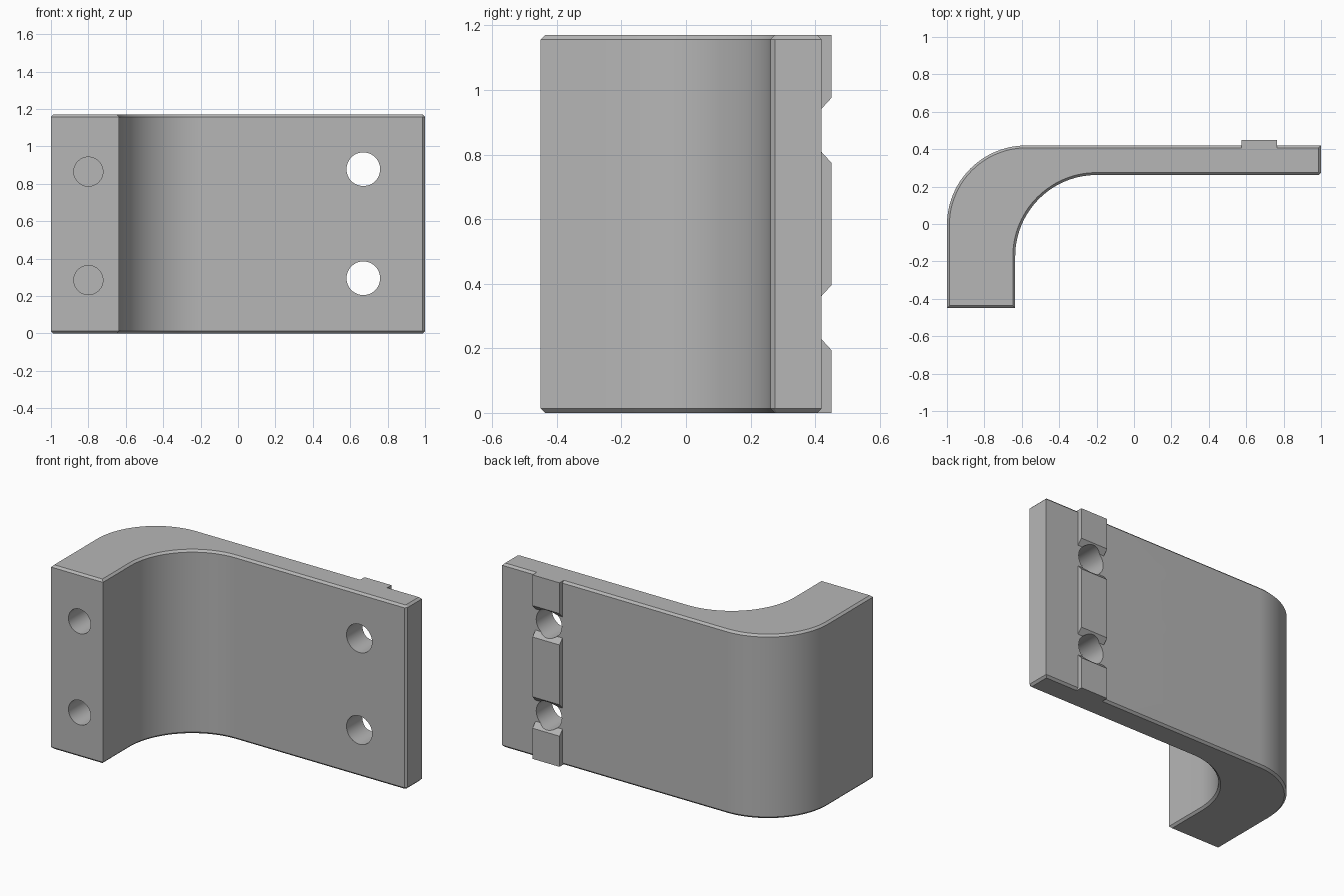
import bpy, bmesh, math
from mathutils import Matrix

if "Cube" in bpy.data.objects:
    bpy.data.objects.remove(bpy.data.objects["Cube"], do_unlink=True)

HEIGHT = 1.17
CHAMFER = 0.013
BACK, WALL = 0.42, 0.262      # back and front of the flat plate

grey = bpy.data.materials.new("plain grey")
grey.use_nodes = True
grey.diffuse_color = (0.47, 0.47, 0.47, 1)
grey.node_tree.nodes["Principled BSDF"].inputs["Base Color"].default_value = (0.47, 0.47, 0.47, 1)


def add_object(name, bm):
    bmesh.ops.recalc_face_normals(bm, faces=bm.faces)
    mesh = bpy.data.meshes.new(name)
    bm.to_mesh(mesh)
    bm.free()
    mesh.materials.append(grey)
    obj = bpy.data.objects.new(name, mesh)
    bpy.context.collection.objects.link(obj)
    return obj


def arc(cx, cy, r, start, end, steps=28):
    angles = [math.radians(start + (end - start) * i / steps) for i in range(steps + 1)]
    return [(cx + r * math.cos(a), cy + r * math.sin(a)) for a in angles]


def prism(points, vector):
    """Closed outline of 3D points swept along a vector."""
    bm = bmesh.new()
    face = bm.faces.new([bm.verts.new(p) for p in points])
    swept = bmesh.ops.extrude_face_region(bm, geom=[face])
    verts = [v for v in swept["geom"] if isinstance(v, bmesh.types.BMVert)]
    bmesh.ops.translate(bm, verts=verts, vec=vector)
    return bm


def hole_cutter(name, x, z, r, y_start, y_end):
    bm = bmesh.new()
    spin = Matrix.Translation((x, (y_start + y_end) / 2, z)) @ Matrix.Rotation(math.pi / 2, 4, "X")
    bmesh.ops.create_cone(bm, cap_ends=True, segments=48, radius1=r, radius2=r,
                          depth=y_end - y_start, matrix=spin)
    cutter = add_object(name, bm)
    cutter.hide_render = True
    return cutter


def cut(obj, cutters):
    bpy.context.view_layer.objects.active = obj
    for cutter in cutters:
        mod = obj.modifiers.new("hole", "BOOLEAN")
        mod.operation = "DIFFERENCE"
        mod.solver = "EXACT"
        mod.object = cutter
        bpy.ops.object.modifier_apply(modifier=mod.name)


# Curved bracket body: L outline with a rounded bend, chamfered rims
outline = [(-1, -0.45), (-0.635, -0.45)]
outline += arc(-0.2, -0.173, 0.435, 180, 90)
outline += [(1 - CHAMFER, WALL), (1, WALL + CHAMFER), (1, BACK)]
outline += arc(-0.575, -0.005, 0.425, 90, 180)
bm = prism([(x, y, 0) for x, y in outline], (0, 0, HEIGHT))
rims = [e for e in bm.edges if abs(e.verts[0].co.z - e.verts[1].co.z) < 1e-5]
bmesh.ops.bevel(bm, geom=rims, offset=CHAMFER, segments=1, affect="EDGES")
bracket = add_object("bracket_body", bm)

# Locating key pads on the back, with sloped ends around the holes
SLOPE = 0.035
KEY_LEFT, KEY_WIDTH, KEY_TOP = 0.575, 0.19, 0.45
keys = []
for name, low, high, slope_low, slope_high in (
        ("lower_key", 0, 0.23, 0, SLOPE),
        ("middle_key", 0.36, 0.81, SLOPE, SLOPE),
        ("upper_key", 0.94, HEIGHT, SLOPE, 0)):
    side = [(0.39, low), (BACK - 0.002, low), (KEY_TOP, low + slope_low),
            (KEY_TOP, high - slope_high), (BACK - 0.002, high), (0.39, high)]
    keys.append(add_object(name, prism([(KEY_LEFT, y, z) for y, z in side], (KEY_WIDTH, 0, 0))))

# Bolt holes through the plate, blind holes in the foot
through = [hole_cutter("bolt_hole_cutter", 0.67, z, 0.09, 0.1, 0.6) for z in (0.295, 0.878)]
blind = [hole_cutter("foot_hole_cutter", -0.8, z, 0.078, -0.6, -0.15) for z in (0.285, 0.865)]
cut(bracket, through + blind)
for key in keys:
    cut(key, through)
for cutter in through + blind:
    bpy.data.objects.remove(cutter, do_unlink=True)

# Smooth the curves, keep the edges crisp
for obj in [bracket] + keys:
    bpy.ops.object.select_all(action="DESELECT")
    obj.select_set(True)
    bpy.context.view_layer.objects.active = obj
    bpy.ops.object.shade_smooth_by_angle(angle=math.radians(25))
